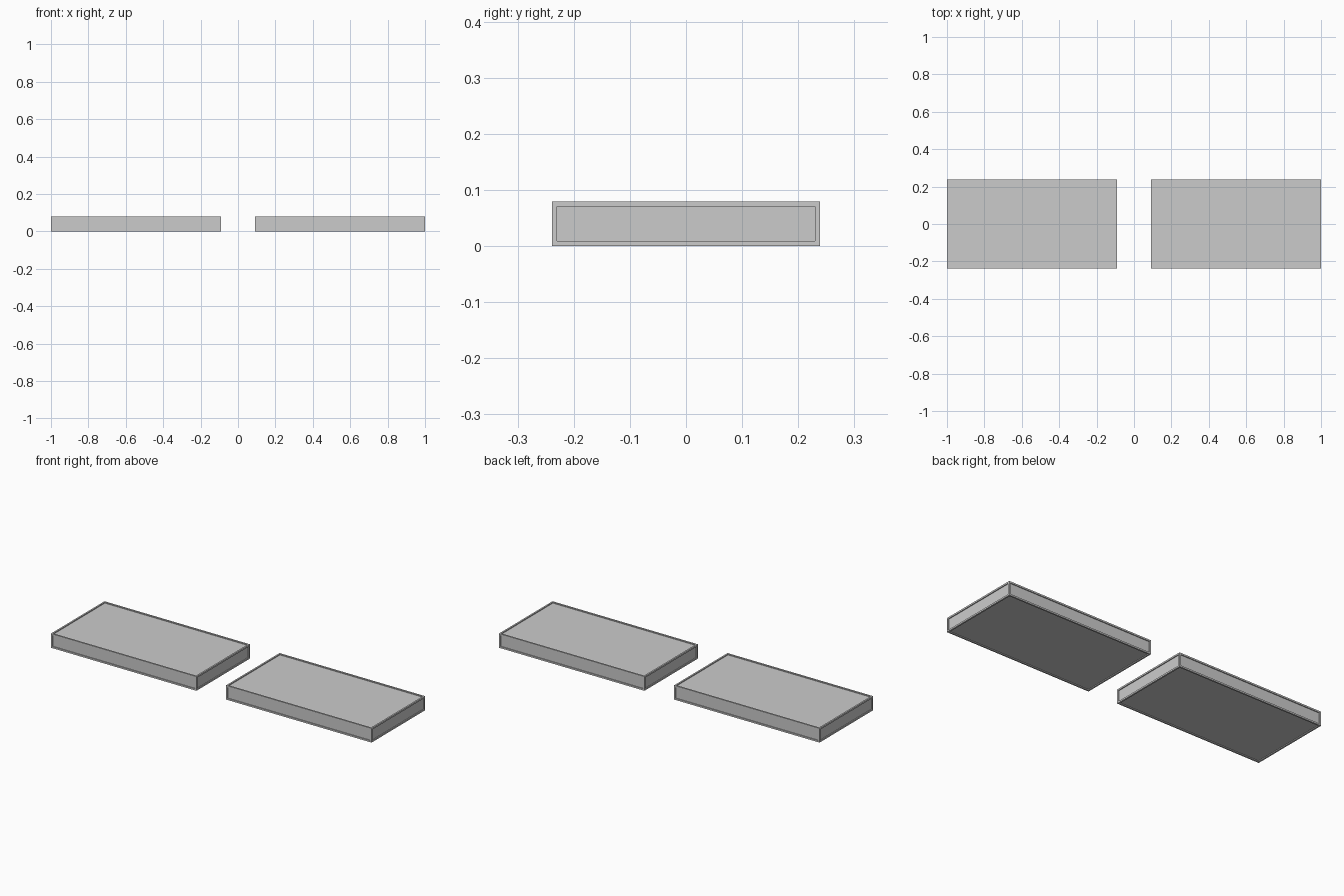
import bpy, bmesh
from mathutils import Matrix

if "Cube" in bpy.data.objects:
    bpy.data.objects.remove(bpy.data.objects["Cube"])

X_IN, X_OUT = 0.092, 1.0     # inner and outer ends of each slab
DEPTH, HEIGHT = 0.477, 0.08
RIM, RECESS = 0.009, 0.005   # border width and panel recess


def framed_slab(name, side):
    # Box with a thin raised border around a sunken panel on every face
    bm = bmesh.new()
    size = Matrix.Diagonal((X_OUT - X_IN, DEPTH, HEIGHT, 1))
    centre = Matrix.Translation((side * (X_IN + X_OUT) / 2, 0, HEIGHT / 2))
    bmesh.ops.create_cube(bm, size=1, matrix=centre @ size)
    panels = bm.faces[:]
    bmesh.ops.inset_individual(bm, faces=panels, thickness=RIM, use_even_offset=True)
    bmesh.ops.inset_individual(bm, faces=panels, thickness=0, depth=-RECESS)
    mesh = bpy.data.meshes.new(name)
    bm.to_mesh(mesh)
    bm.free()
    obj = bpy.data.objects.new(name, mesh)
    bpy.context.collection.objects.link(obj)


framed_slab("left_slab", -1)
framed_slab("right_slab", 1)
